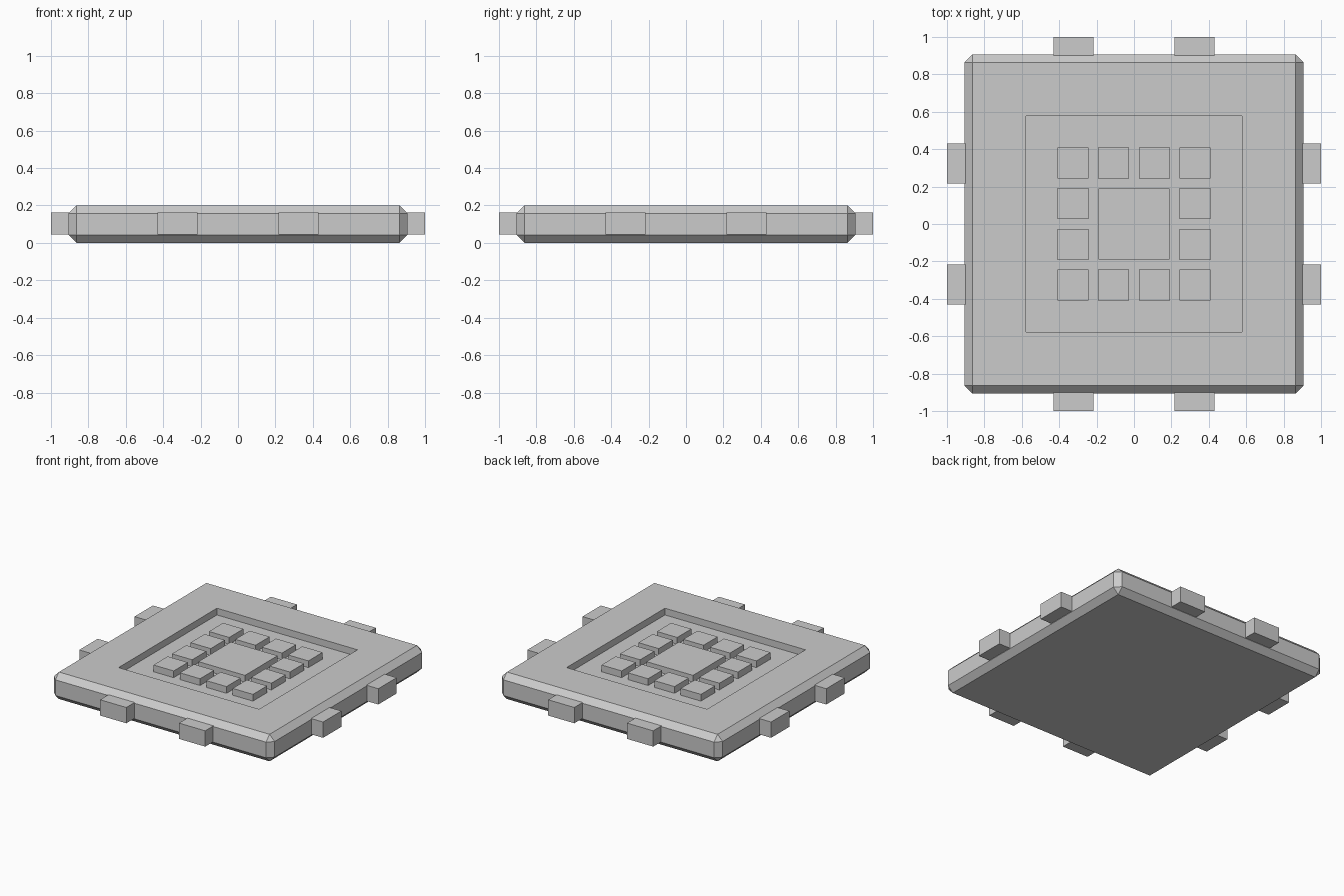
import bpy, bmesh
from mathutils import Vector

if "Cube" in bpy.data.objects:
    bpy.data.objects.remove(bpy.data.objects["Cube"])

HALF, TOP, CH = 0.906, 0.20, 0.042      # slab half width, height, chamfer
RECESS, DEPTH = 0.457, 0.05             # recess half width and depth


def finish(bm, name):
    bmesh.ops.recalc_face_normals(bm, faces=bm.faces)
    me = bpy.data.meshes.new(name)
    bm.to_mesh(me)
    bm.free()
    ob = bpy.data.objects.new(name, me)
    bpy.context.collection.objects.link(ob)
    return ob


def add_box(bm, lo, hi):
    lo, hi = Vector(lo), Vector(hi)
    vs = bmesh.ops.create_cube(bm, size=1)["verts"]
    bmesh.ops.scale(bm, vec=hi - lo, verts=vs)
    bmesh.ops.translate(bm, vec=(lo + hi) / 2, verts=vs)


def box(name, lo, hi):
    bm = bmesh.new()
    add_box(bm, lo, hi)
    return finish(bm, name)


# Chamfered slab with a square recess in its top
bm = bmesh.new()
add_box(bm, (-HALF, -HALF, 0), (HALF, HALF, TOP))
bmesh.ops.bevel(bm, geom=bm.edges[:], offset=CH, segments=1,
                profile=0.5, affect='EDGES')
top = max(bm.faces, key=lambda f: f.calc_center_median().z)
bmesh.ops.inset_individual(bm, faces=[top], thickness=HALF - CH - RECESS)
floor = bmesh.ops.extrude_discrete_faces(bm, faces=[top])["faces"][0]
bmesh.ops.translate(bm, vec=(0, 0, -DEPTH), verts=floor.verts[:])
finish(bm, "slab")

# Ring of small tiles around one large tile, flush with the slab top
Z0 = TOP - DEPTH - 0.005
centres = (-0.325, -0.1085, 0.1085, 0.325)
h = 0.083
for i, x in enumerate(centres):
    for j, y in enumerate(centres):
        if i in (1, 2) and j in (1, 2):
            continue
        box(f"small_tile_{i}_{j}", (x - h, y - h, Z0), (x + h, y + h, TOP))
box("centre_tile", (-0.191, -0.191, Z0), (0.191, 0.191, TOP))

# Two connector tabs on each side
for s in (-1, 1):
    for t in (-1, 1):
        a, b = sorted((s * 0.89, s * 1.0))
        c, d = sorted((t * 0.216, t * 0.431))
        box("side_tab", (a, c, 0.045), (b, d, 0.162))
        box("end_tab", (c, a, 0.045), (d, b, 0.162))
